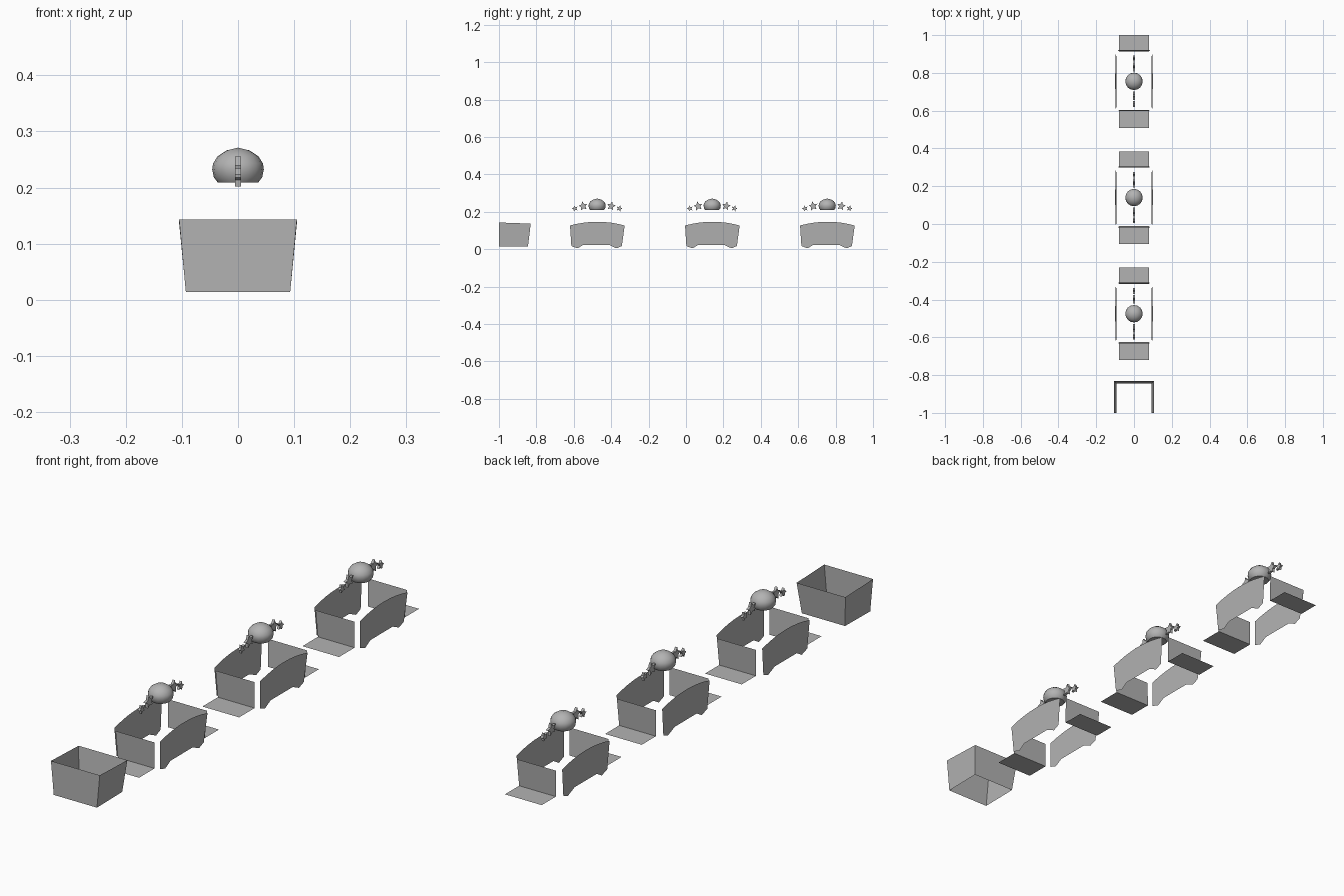
import bpy, bmesh, math

if "Cube" in bpy.data.objects:
    bpy.data.objects.remove(bpy.data.objects["Cube"])

grey = bpy.data.materials.new("plain grey")
grey.diffuse_color = (0.45, 0.45, 0.45, 1)
grey.use_nodes = True
grey.node_tree.nodes["Principled BSDF"].inputs["Base Color"].default_value = grey.diffuse_color


def make(name, verts, faces):
    me = bpy.data.meshes.new(name)
    me.from_pydata(verts, [], faces)
    me.materials.append(grey)
    ob = bpy.data.objects.new(name, me)
    bpy.context.collection.objects.link(ob)
    return ob


# Open front box: tapered walls, no lid and no floor
def front_box():
    b, t = 0.093, 0.105
    v = [(-b, -1, .014), (b, -1, .014), (b, -.845, .016), (-b, -.845, .016),
         (-t, -1, .143), (t, -1, .143), (t, -.83, .137), (-t, -.83, .137)]
    make("front_box", v, [(i, (i + 1) % 4, (i + 1) % 4 + 4, i + 4) for i in range(4)])


# Side wall sheet: arched top, two feet below, leaning outward
def side_wall(yc, side):
    bottom = [(-.138, .017), (-.105, .005), (-.073, .024), (.063, .024), (.103, .005), (.132, .017)]
    top = []
    for i in range(9):
        s = 1 - i / 4
        top.append((.001 + .146 * s, .147 - .020 * s * s))
    v = [(side * (.092 + .05 * z), yc + y, z) for y, z in bottom + top]
    idx = list(range(len(v)))
    make("side_wall", v, [idx if side > 0 else idx[::-1]])


# End panel with a floor flap folded outward from its lower edge
def end_panel(yc, y_flap, y_low, y_top):
    z, w, t = .020, .079, .084
    v = [(-w, yc + y_flap, z), (w, yc + y_flap, z), (w, yc + y_low, z), (-w, yc + y_low, z),
         (t, yc + y_top, .125), (-t, yc + y_top, .125)]
    faces = [(0, 1, 2, 3), (3, 2, 4, 5)]
    if y_flap > y_low:
        faces = [f[::-1] for f in faces]
    make("end_panel", v, faces)


# Flattened dome with a flat underside, turned from a profile
def dome(yc):
    prof = [(.021, .266), (.036, .256), (.0445, .243), (.046, .232), (.043, .218), (.036, .209)]
    n = 16
    v = [(r * math.cos(2 * math.pi * k / n), yc + r * math.sin(2 * math.pi * k / n), z)
         for r, z in prof for k in range(n)]
    faces = [(j * n + k, (j + 1) * n + k, (j + 1) * n + (k + 1) % n, j * n + (k + 1) % n)
             for j in range(len(prof) - 1) for k in range(n)]
    v.append((0, yc, .271))
    apex = len(v) - 1
    faces += [(apex, k, (k + 1) % n) for k in range(n)]
    last = (len(prof) - 1) * n
    faces.append([last + k for k in reversed(range(n))])
    ob = make("dome", v, faces)
    bpy.context.view_layer.objects.active = ob
    ob.select_set(True)
    bpy.ops.object.shade_smooth_by_angle(angle=math.radians(45))
    ob.select_set(False)


# Thin five-pointed star facing sideways
def star(y, z, r, tilt):
    ring = []
    for k in range(10):
        a = math.pi / 2 + tilt + k * math.pi / 5
        q = r if k % 2 == 0 else r * .48
        ring.append((y + q * math.cos(a), z + q * math.sin(a)))
    h = .005
    v = [(h, a, b) for a, b in ring] + [(-h, a, b) for a, b in ring]
    faces = [list(range(10)), list(range(19, 9, -1))]
    faces += [(k, k + 10, (k + 1) % 10 + 10, (k + 1) % 10) for k in range(10)]
    make("star", v, faces)


front_box()
for yc in (-.475, .140, .755):
    for s in (-1, 1):
        side_wall(yc, s)
        star(yc + s * .075, .231, .025, -s * .2)
        star(yc + s * .119, .218, .017, -s * .3)
    end_panel(yc, -.246, -.151, -.158)
    end_panel(yc, .245, .158, .165)
    dome(yc)
